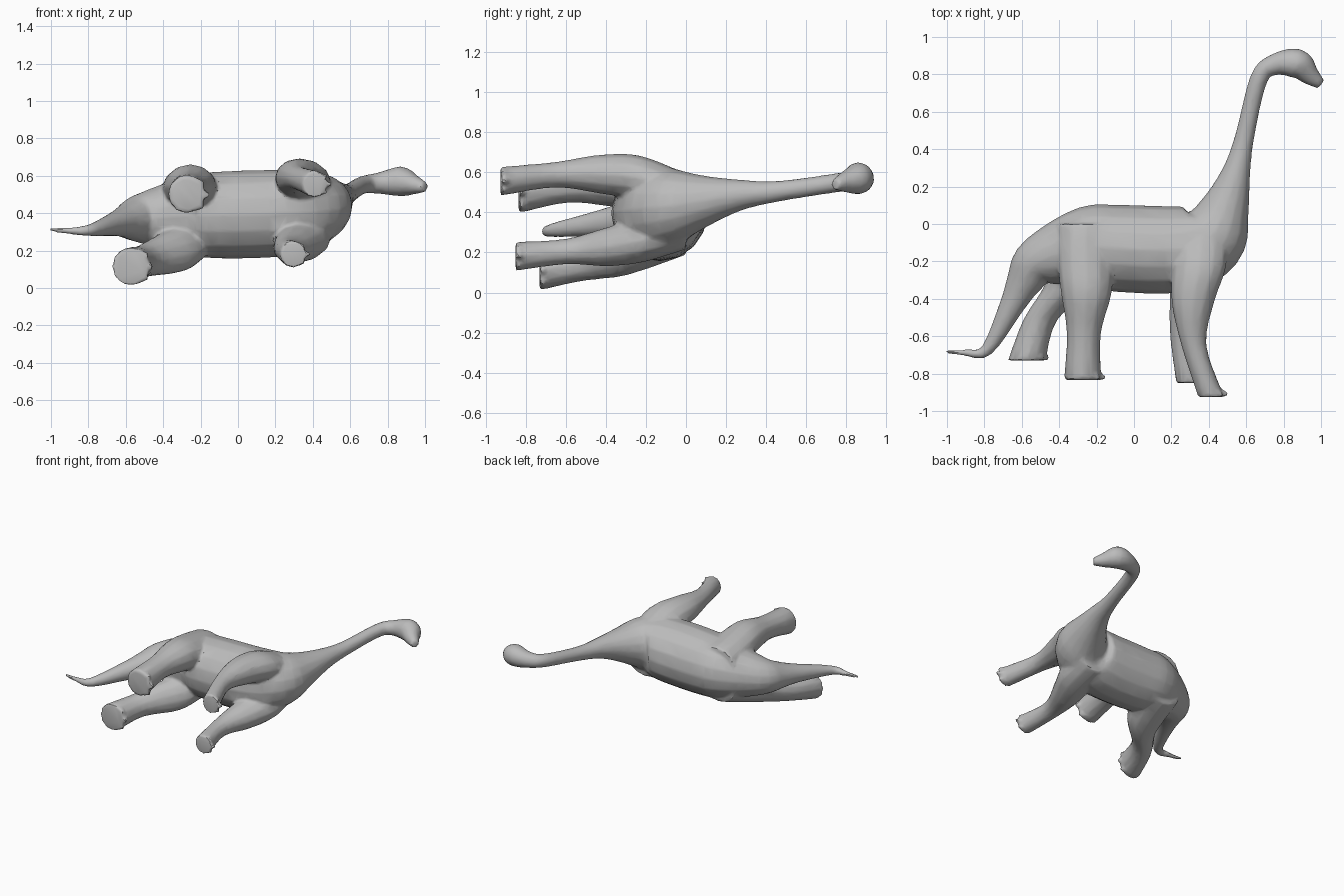
import bpy, bmesh, math
from mathutils import Vector

if "Cube" in bpy.data.objects:
    bpy.data.objects.remove(bpy.data.objects["Cube"])

skin = bpy.data.materials.new("grey_skin")
skin.diffuse_color = (0.5, 0.5, 0.5, 1)
skin.use_nodes = True
skin.node_tree.nodes["Principled BSDF"].inputs["Base Color"].default_value = skin.diffuse_color


def smooth_path(points, steps=4):
    """Catmull-Rom curve through points of any size (position and radius)."""
    pts = [Vector(p) for p in points]
    pts = [pts[0] * 2 - pts[1]] + pts + [pts[-1] * 2 - pts[-2]]
    out = []
    for a, b, c, d in zip(pts, pts[1:], pts[2:], pts[3:]):
        for k in range(steps):
            t = k / steps
            out.append(b + ((c - a) * t + (a * 2 - b * 5 + c * 4 - d) * t ** 2
                            + (b * 3 - a - c * 3 + d) * t ** 3) / 2)
    return out + [pts[-2]]


def loft(name, rings, sides=16):
    """Skin over oval rings; each ring is centre, width vector, side radius."""
    bm = bmesh.new()
    loops = []
    for centre, across, side in rings:
        loops.append([bm.verts.new(centre + across * math.cos(2 * math.pi * i / sides)
                                   + Vector((0, 0, side * math.sin(2 * math.pi * i / sides))))
                      for i in range(sides)])
    for r, s in zip(loops, loops[1:]):
        for i in range(sides):
            j = (i + 1) % sides
            bm.faces.new((r[i], r[j], s[j], s[i]))
    bm.faces.new(loops[0])
    bm.faces.new(loops[-1])
    bmesh.ops.recalc_face_normals(bm, faces=bm.faces)
    me = bpy.data.meshes.new(name)
    bm.to_mesh(me)
    bm.free()
    ob = bpy.data.objects.new(name, me)
    bpy.context.collection.objects.link(ob)
    return ob


# Tail, trunk, neck and head: one round sweep along the spine (x, y, z, radius)
spine = smooth_path([
    (-1.01, -.681, .312, .01), (-.90, -.688, .305, .018), (-.785, -.672, .31, .034),
    (-.65, -.43, .345, .068), (-.585, -.305, .36, .098), (-.505, -.20, .375, .14),
    (-.26, -.12, .39, .212), (-.09, -.13, .39, .233), (.24, -.135, .40, .232),
    (.41, -.07, .42, .20), (.485, .08, .45, .135), (.545, .27, .485, .078),
    (.59, .46, .505, .052), (.665, .77, .55, .048), (.745, .85, .56, .056),
    (.87, .858, .57, .08), (.937, .798, .555, .055), (1.0, .745, .54, .028)])
rings = []
for i, p in enumerate(spine):
    ahead = spine[min(i + 1, len(spine) - 1)] - spine[max(i - 1, 0)]
    across = Vector((-ahead.y, ahead.x, 0)).normalized()
    rings.append((p.xyz, across * p.w, p.w))
body = loft("dinosaur_body", rings)

# Legs drop from inside the trunk to the sole; front and hind pairs share a taper
DROP = (0, .24, .45, .7, 1)
FRONT = (.14, .145, .115, .068, .07)
HIND = (.15, .15, .135, .092, .1)


def leg(name, foot_y, taper, xs, zs):
    path = smooth_path([(x, foot_y * d, z, r) for x, d, z, r in zip(xs, DROP, zs, taper)])
    n = len(path) - 1
    loft(name, [(p.xyz, Vector((p.w, 0, 0)), p.w * (.68 + .36 * i / n))
                for i, p in enumerate(path)], 12)
    # Three blunt toes at the front of the foot
    x, y, z, r = path[-1]
    for k in (-1, 0, 1):
        root = Vector((x + r - .05 - .03 * abs(k), y, z + k * r * .62))
        loft(f"{name}_toe_{k + 2}", [
            (root + Vector((.036 * j, .035 - .011 * j, 0)),
             Vector((0, .035 - .011 * j, 0)), r * (.36 - .1 * j)) for j in range(3)], 6)


leg("front_leg_left", -.925, FRONT, (.36, .35, .315, .32, .412), (.50, .57, .59, .588, .555))
leg("front_leg_right", -.85, FRONT, (.35, .35, .305, .26, .295), (.31, .265, .23, .205, .18))
leg("hind_leg_left", -.835, HIND, (-.26, -.26, -.255, -.268, -.275), (.50, .525, .545, .535, .50))
leg("hind_leg_right", -.73, HIND, (-.27, -.295, -.345, -.50, -.575), (.29, .24, .195, .145, .115))

# Fuse trunk, legs and toes into one softly blended skin
bpy.ops.object.select_all(action='SELECT')
bpy.context.view_layer.objects.active = body
bpy.ops.object.join()
fuse = body.modifiers.new("fuse", 'REMESH')
fuse.mode, fuse.voxel_size = 'VOXEL', .011
soft = body.modifiers.new("soften", 'SMOOTH')
soft.factor, soft.iterations = .5, 5
thin = body.modifiers.new("thin", 'DECIMATE')
thin.ratio = .12
for m in ("fuse", "soften", "thin"):
    bpy.ops.object.modifier_apply(modifier=m)
body.data.materials.clear()
body.data.materials.append(skin)

# Smooth skin with crisp soles
bpy.ops.object.shade_smooth_by_angle(angle=math.radians(35))
